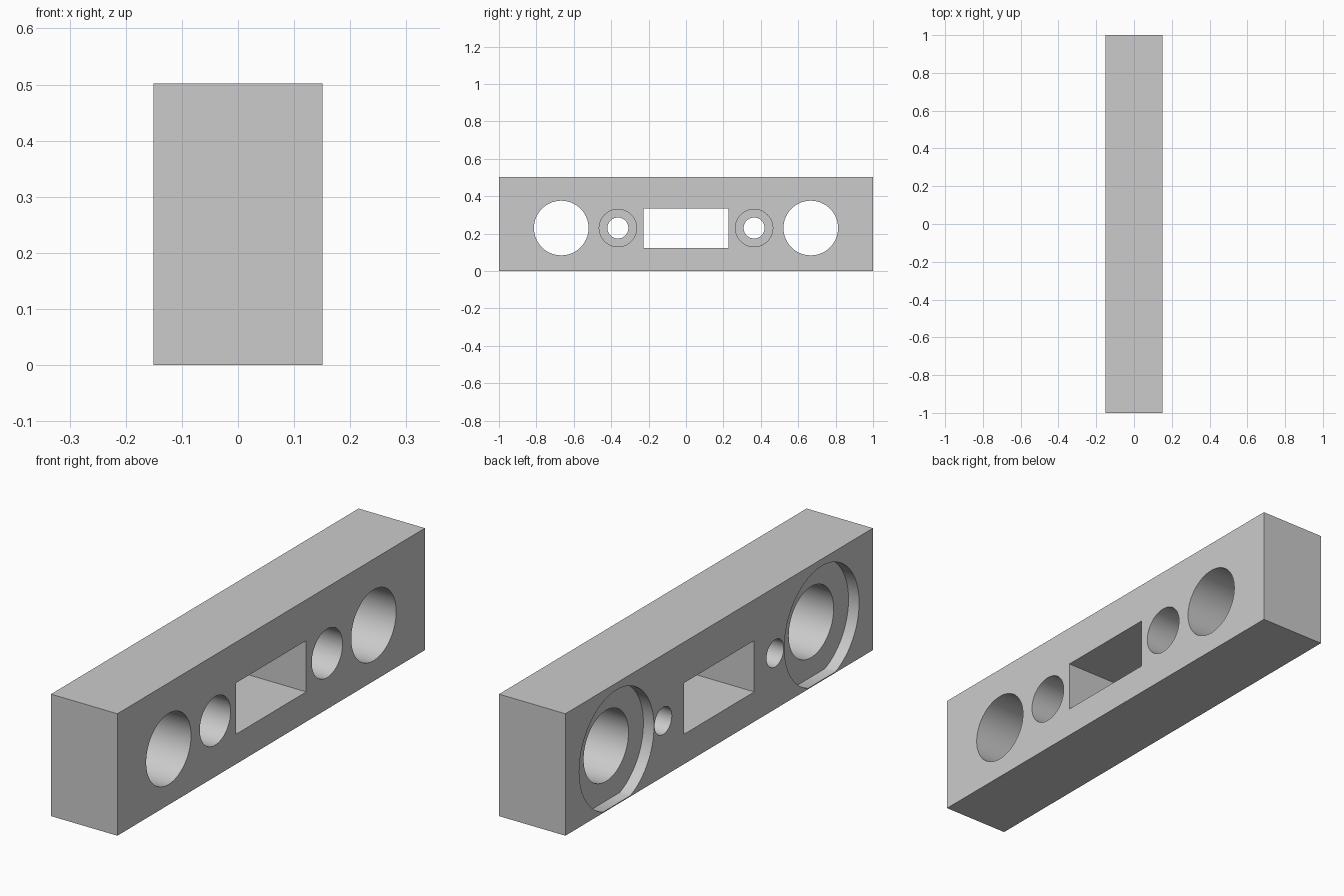
import bpy
import bmesh
from math import pi, radians
from mathutils import Matrix, Vector

if "Cube" in bpy.data.objects:
    bpy.data.objects.remove(bpy.data.objects["Cube"], do_unlink=True)

HALF_X, HEIGHT, AXIS_Z = 0.151, 0.502, 0.23
SKIN = 0.004          # thin web left under each wide recess

grey = bpy.data.materials.new("light grey")
grey.use_nodes = True
colour = (0.6, 0.6, 0.6, 1)
grey.diffuse_color = colour
grey.node_tree.nodes["Principled BSDF"].inputs["Base Color"].default_value = colour


def finish(name, bm):
    mesh = bpy.data.meshes.new(name)
    bmesh.ops.recalc_face_normals(bm, faces=bm.faces)
    bm.to_mesh(mesh)
    bm.free()
    mesh.materials.append(grey)
    obj = bpy.data.objects.new(name, mesh)
    bpy.context.collection.objects.link(obj)
    return obj


def box(name, size, centre):
    bm = bmesh.new()
    bmesh.ops.create_cube(bm, size=1)
    bmesh.ops.scale(bm, vec=size, verts=bm.verts)
    bmesh.ops.translate(bm, vec=centre, verts=bm.verts)
    return finish(name, bm)


def bore(name, radius, y, x0, x1):
    """Cylinder along x, kept above the bottom web."""
    bm = bmesh.new()
    turn = Matrix.Translation(((x0 + x1) / 2, y, AXIS_Z)) @ Matrix.Rotation(pi / 2, 4, "Y")
    bmesh.ops.create_cone(bm, cap_ends=True, segments=96, radius1=radius,
                          radius2=radius, depth=x1 - x0, matrix=turn)
    if AXIS_Z - radius < SKIN:
        bmesh.ops.bisect_plane(bm, geom=bm.verts[:] + bm.edges[:] + bm.faces[:],
                               plane_co=Vector((0, 0, SKIN)), plane_no=Vector((0, 0, 1)),
                               clear_inner=True)
        bmesh.ops.holes_fill(bm, edges=[e for e in bm.edges if e.is_boundary])
    return finish(name, bm)


# Main bar
block = box("drilled_block", (2 * HALF_X, 2, HEIGHT), (0, 0, HEIGHT / 2))

# Rectangular window, then mirrored pairs of bores
cutters = [box("window_cutter", (1, 0.456, 0.211), (0, 0, 0.2285))]
for side in (-1, 1):
    cutters += [
        bore("large_hole_cutter", 0.146, side * 0.667, -0.5, 0.5),
        bore("wide_recess_cutter", 0.243, side * 0.667, -0.5, -HALF_X + 0.048),
        bore("screw_hole_cutter", 0.056, side * 0.364, -0.5, 0.5),
        bore("counterbore_cutter", 0.1, side * 0.364, HALF_X - 0.2, 0.5),
    ]

bpy.ops.object.select_all(action="DESELECT")
bpy.context.view_layer.objects.active = block
block.select_set(True)
for cutter in cutters:
    mod = block.modifiers.new(cutter.name, "BOOLEAN")
    mod.operation = "DIFFERENCE"
    mod.solver = "EXACT"
    mod.object = cutter
    bpy.ops.object.modifier_apply(modifier=mod.name)
    bpy.data.objects.remove(cutter, do_unlink=True)

# Smooth bores with crisp rims
bpy.ops.object.shade_smooth_by_angle(angle=radians(30))
